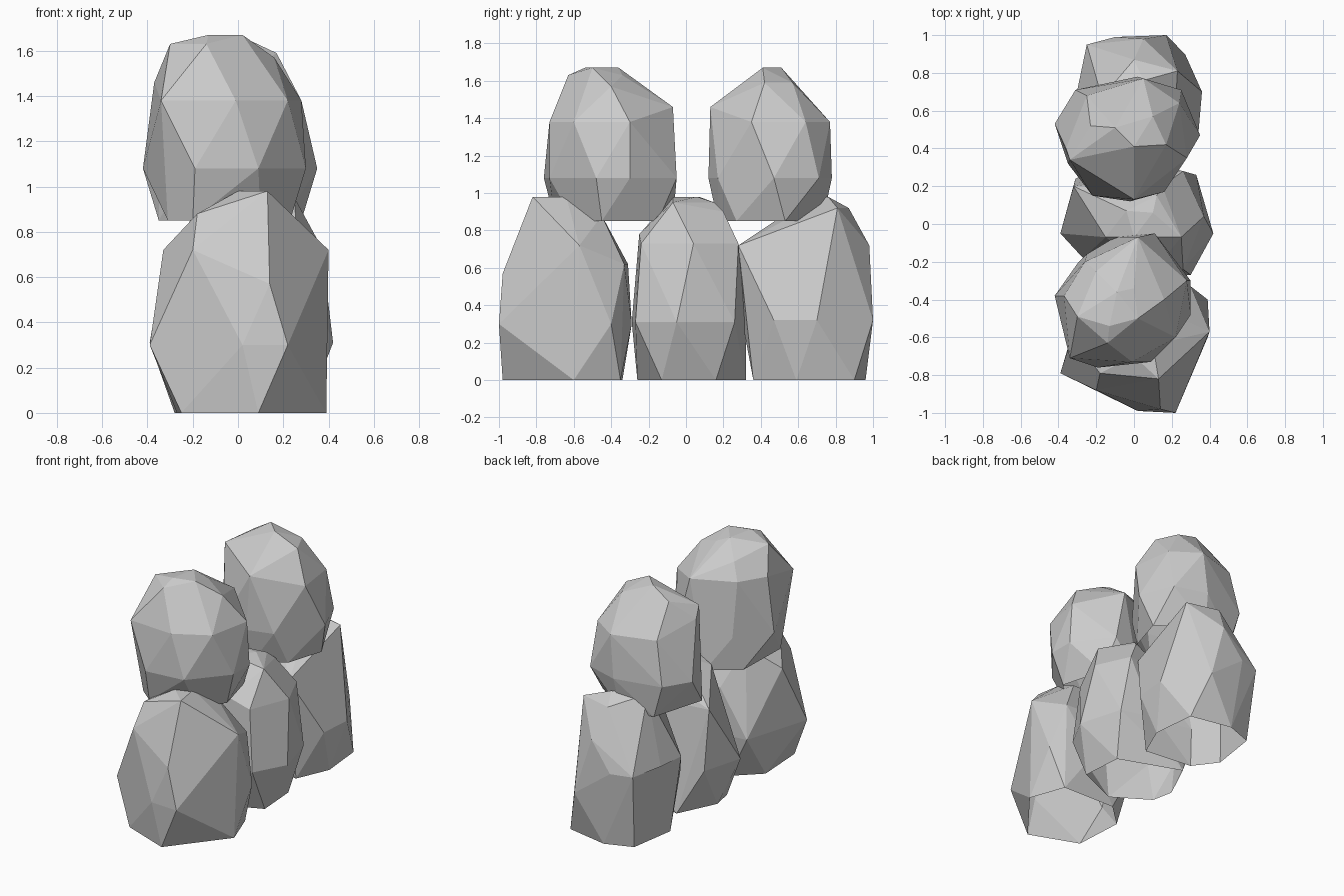
import bpy
import bmesh

cube = bpy.data.objects.get("Cube")
if cube:
    bpy.data.objects.remove(cube, do_unlink=True)

# Single stone colour
stone = bpy.data.materials.new("pale_grey_stone")
stone.use_nodes = True
stone.diffuse_color = (.6, .6, .6, 1)
stone.node_tree.nodes["Principled BSDF"].inputs["Base Color"].default_value = stone.diffuse_color


def boulder(name, centre, contours):
    """Wrap a faceted convex skin around horizontal contours, left open underneath.

    contours maps a height to the outline corners at that height,
    measured from the boulder's own centre line.
    """
    bm = bmesh.new()
    for height, outline in contours.items():
        for x, y in outline:
            bm.verts.new((x, y + centre, height))
    hull = bmesh.ops.convex_hull(bm, input=bm.verts[:])
    unused = [v for v in hull["geom_interior"] if isinstance(v, bmesh.types.BMVert)]
    bmesh.ops.delete(bm, geom=unused, context="VERTS")
    # Merge nearly flat neighbours into larger facets
    bmesh.ops.dissolve_limit(bm, angle_limit=.08, verts=bm.verts[:], edges=bm.edges[:])
    bmesh.ops.recalc_face_normals(bm, faces=bm.faces[:])
    base = min(contours)
    underside = [f for f in bm.faces if all(v.co.z < base + .01 for v in f.verts)]
    bmesh.ops.delete(bm, geom=underside, context="FACES")
    mesh = bpy.data.meshes.new(name)
    bm.to_mesh(mesh)
    bm.free()
    mesh.materials.append(stone)
    obj = bpy.data.objects.new(name, mesh)
    bpy.context.collection.objects.link(obj)
    return obj


# Lower row: three tall boulders standing on the ground
boulder("front_lower_boulder", -.6, {
    0: [(.09, -.38), (.39, 0), (.3, .25), (-.1, .26), (-.27, .1), (-.25, -.25)],
    .3: [(.02, -.39), (.22, -.4), (.39, .2), (.1, .31), (-.25, .28), (-.39, -.19)],
    .57: [(.14, -.38)],
    .62: [(.3, .27), (-.05, .29)],
    .72: [(-.2, -.28), (.4, .03), (-.33, 0)],
    .88: [(-.18, -.19), (.14, .15), (-.15, .15)],
    .98: [(.13, -.22), (0, -.1), (.1, -.04)],
})
boulder("middle_lower_boulder", 0, {
    0: [(.3, -.13), (.28, .16), (-.15, .32), (-.28, .05), (-.25, -.1), (0, -.26)],
    .31: [(.42, -.05), (.3, -.27), (.33, .26), (.1, .32), (-.31, .24), (-.39, -.05), (-.27, -.18), (0, -.29)],
    .73: [(.37, .04), (.26, -.24), (.26, .28), (-.32, .2)],
    .78: [(.1, -.25)],
    .9: [(-.15, -.07), (.15, .2)],
    .95: [(.25, -.07), (.12, .15)],
    .98: [(-.04, .07), (0, -.07), (.1, .06)],
})
boulder("back_lower_boulder", .65, {
    0: [(.3, -.06), (.2, -.29), (-.15, -.25), (-.27, -.09), (-.22, .24), (-.03, .31), (.27, .25)],
    .32: [(.36, .05), (.34, -.18), (.05, -.35), (-.2, -.3), (.17, .35)],
    .52: [(-.3, .06), (-.32, -.14), (-.25, .3), (-.1, .34)],
    .72: [(.2, -.37), (.05, .33), (-.1, -.28)],
    .92: [(.23, .16), (0, .22)],
    .98: [(.05, .11), (-.17, .02)],
})

# Upper row: two rounder boulders resting in the gaps
boulder("front_upper_boulder", -.4, {
    .85: [(-.31, -.21), (-.2, -.3), (.1, -.2), (.23, -.05), (.15, .25), (-.1, .33), (-.3, .19)],
    1.08: [(-.19, -.36), (.09, -.33), (.3, -.08), (.3, .1), (.11, .35), (-.25, .24), (-.42, .02)],
    1.38: [(-.01, -.33), (.22, -.2), (.28, .1), (-.34, -.31)],
    1.46: [(.02, .33), (-.26, .2), (-.37, .02)],
    1.57: [(.16, 0), (-.2, .15)],
    1.63: [(-.3, -.09), (-.14, -.23), (0, .06)],
    1.67: [(.02, -.1), (-.09, .04), (-.13, -.14)],
})
boulder("back_upper_boulder", .45, {
    .85: [(-.35, -.13), (-.2, -.25), (0, -.28), (.2, -.18), (.28, .08), (0, .28), (-.24, .25)],
    1.08: [(-.42, .08), (-.31, .26), (.02, .33), (.25, .26), (.35, .02), (.16, -.28), (-.02, -.33),
           (-.22, -.3), (-.35, -.08)],
    1.38: [(-.25, .23), (.05, .32), (.24, .19), (.28, -.1)],
    1.46: [(0, -.32), (-.36, -.05)],
    1.53: [(-.34, -.11)],
    1.59: [(.1, .12), (.17, -.03), (-.23, .07)],
    1.67: [(0, -.04), (-.1, .06)],
})
